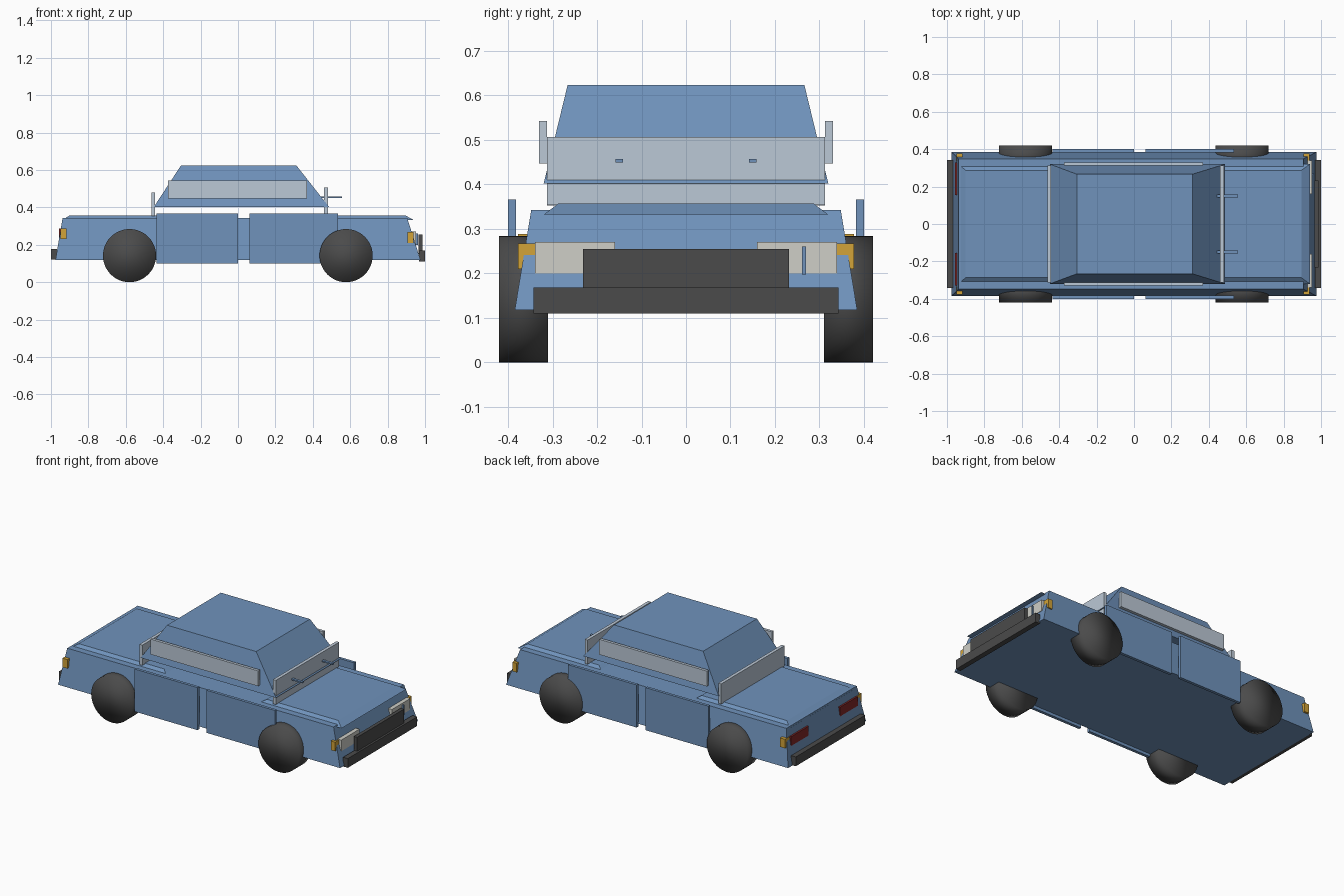
import bpy, math

if "Cube" in bpy.data.objects:
    bpy.data.objects.remove(bpy.data.objects["Cube"])


def material(name, rgb):
    m = bpy.data.materials.new(name)
    m.diffuse_color = (*rgb, 1)
    m.use_nodes = True
    m.node_tree.nodes["Principled BSDF"].inputs["Base Color"].default_value = m.diffuse_color
    return m


BLUE = material("blue_paint", (0.16, 0.29, 0.50))
DARK = material("dark_rubber", (0.07, 0.07, 0.07))
GLASS = material("pale_glass", (0.50, 0.58, 0.67))
WHITE = material("lamp_white", (0.62, 0.62, 0.57))
AMBER = material("amber", (0.65, 0.37, 0.04))
RED = material("red", (0.22, 0.02, 0.02))


def frustum(name, mat, z0, z1, low, high):
    """Tapered box: low and high are (x0, x1, half width in y)."""
    verts = []
    for z, (x0, x1, h) in ((z0, low), (z1, high)):
        verts += [(x0, -h, z), (x1, -h, z), (x1, h, z), (x0, h, z)]
    faces = [(3, 2, 1, 0), (4, 5, 6, 7)]
    faces += [(i, (i + 1) % 4, (i + 1) % 4 + 4, i + 4) for i in range(4)]
    me = bpy.data.meshes.new(name)
    me.from_pydata(verts, [], faces)
    me.materials.append(mat)
    ob = bpy.data.objects.new(name, me)
    bpy.context.collection.objects.link(ob)
    return ob


def box(name, mat, x, y, z):
    bpy.ops.mesh.primitive_cube_add(size=1, location=[sum(r) / 2 for r in (x, y, z)])
    ob = bpy.context.object
    ob.name = name
    ob.scale = [abs(r[1] - r[0]) for r in (x, y, z)]
    bpy.ops.object.transform_apply(location=False, rotation=False, scale=True)
    ob.data.materials.append(mat)
    return ob


def pair(name, mat, x, y, z):
    for side, s in (("right", -1), ("left", 1)):
        box(f"{name}_{side}", mat, x, (s * y[0], s * y[1]), z)


# Bodywork
frustum("body", BLUE, 0.118, 0.342, (-0.976, 0.976, 0.385), (-0.938, 0.905, 0.348))
frustum("hood", BLUE, 0.332, 0.357, (0.36, 0.94, 0.32), (0.40, 0.895, 0.287))
frustum("trunk_lid", BLUE, 0.332, 0.357, (-0.94, -0.27, 0.32), (-0.90, -0.31, 0.287))
frustum("cabin", BLUE, 0.402, 0.624, (-0.45, 0.487, 0.32), (-0.305, 0.312, 0.266))
pair("rear_door", BLUE, (-0.435, 0.0), (0.382, 0.40), (0.10, 0.366))
pair("front_door", BLUE, (0.062, 0.535), (0.382, 0.40), (0.10, 0.366))

# Windows and wipers
box("windshield", GLASS, (0.461, 0.481), (-0.313, 0.313), (0.355, 0.507))
box("rear_window", GLASS, (-0.463, -0.443), (-0.313, 0.313), (0.353, 0.48))
pair("side_window", GLASS, (-0.375, 0.37), (0.312, 0.33), (0.447, 0.543))
pair("wiper", BLUE, (0.445, 0.555), (0.142, 0.158), (0.449, 0.457))

# Lights
pair("headlight", WHITE, (0.925, 0.953), (0.16, 0.34), (0.20, 0.27))
pair("front_marker", AMBER, (0.907, 0.937), (0.335, 0.378), (0.21, 0.267))
pair("rear_marker", AMBER, (-0.95, -0.916), (0.335, 0.378), (0.232, 0.288))
pair("tail_light", RED, (-0.958, -0.94), (0.155, 0.33), (0.23, 0.288))

# Bumpers, grille and small front rod
box("front_bumper", DARK, (0.968, 1.0), (-0.343, 0.343), (0.11, 0.168))
box("rear_bumper", DARK, (-1.0, -0.968), (-0.343, 0.343), (0.12, 0.178))
box("grille", DARK, (0.965, 0.987), (-0.232, 0.232), (0.15, 0.255))
box("front_rod", BLUE, (0.95, 0.962), (0.261, 0.27), (0.198, 0.26))

# Wheels
for end, x in (("rear", -0.58), ("front", 0.578)):
    for side, s in (("right", -1), ("left", 1)):
        bpy.ops.mesh.primitive_cylinder_add(
            vertices=48, radius=0.142, depth=0.11,
            location=(x, s * 0.365, 0.142), rotation=(math.pi / 2, 0, 0))
        wheel = bpy.context.object
        wheel.name = f"{end}_wheel_{side}"
        wheel.data.materials.append(DARK)
        bpy.ops.object.shade_smooth()
